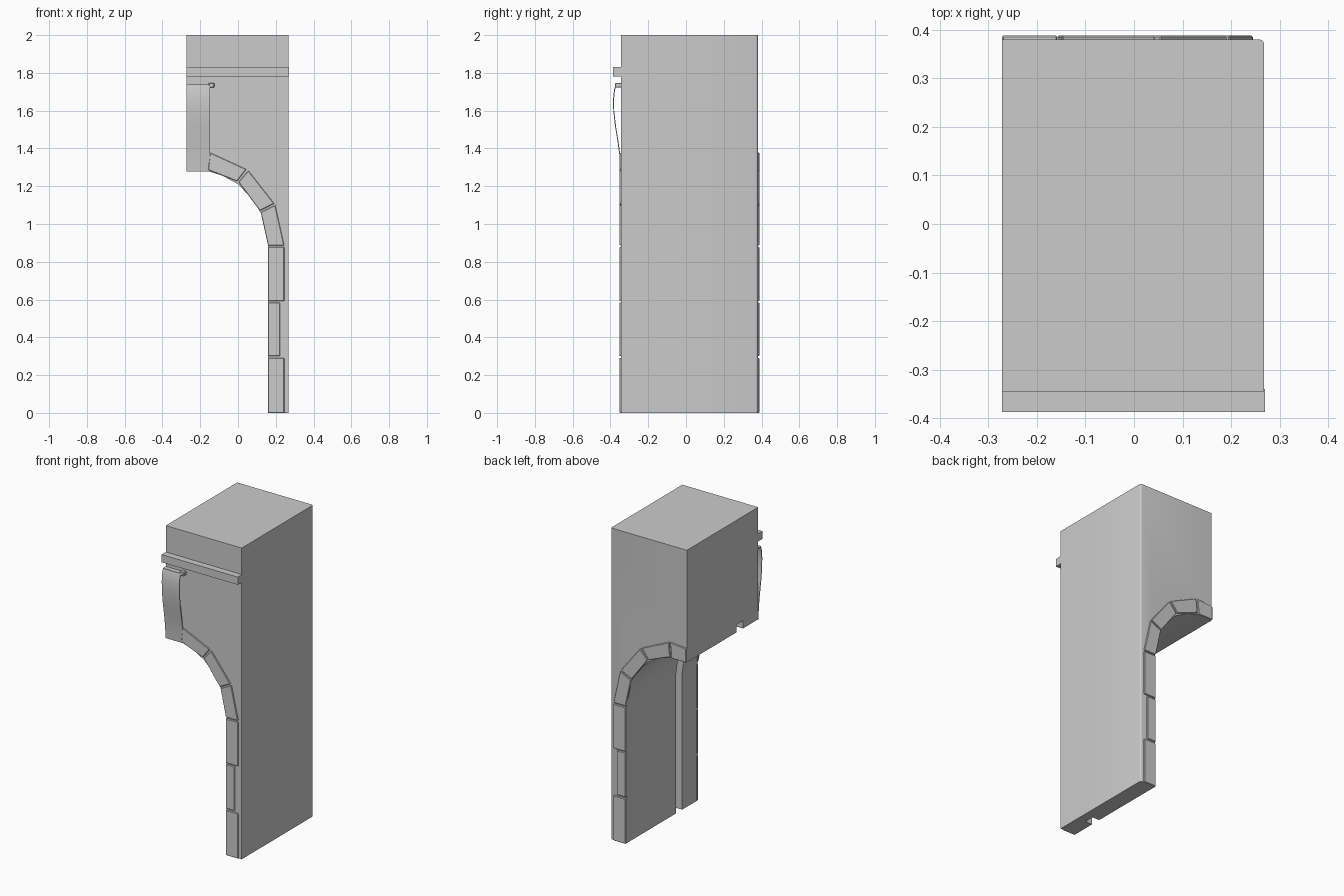
import bpy, bmesh

cube = bpy.data.objects.get("Cube")
if cube:
    bpy.data.objects.remove(cube, do_unlink=True)

stone = bpy.data.materials.new("grey_stone")
stone.use_nodes = True
GREY = (0.6, 0.6, 0.6, 1)
stone.diffuse_color = GREY
stone.node_tree.nodes["Principled BSDF"].inputs["Base Color"].default_value = GREY

LEFT, RIGHT = -0.272, 0.268
FRONT, BACK = -0.345, 0.38


def finish(name, bm, smooth=False):
    bmesh.ops.recalc_face_normals(bm, faces=bm.faces)
    mesh = bpy.data.meshes.new(name)
    bm.to_mesh(mesh)
    bm.free()
    mesh.materials.append(stone)
    ob = bpy.data.objects.new(name, mesh)
    bpy.context.collection.objects.link(ob)
    if smooth:
        bpy.ops.object.select_all(action='DESELECT')
        ob.select_set(True)
        bpy.context.view_layer.objects.active = ob
        bpy.ops.object.shade_smooth_by_angle(angle=0.6)
    return ob


def loft(sections, cap=True):
    """Skin closed rings of points, skipping strips that have no area."""
    bm = bmesh.new()
    rings = [[bm.verts.new(p) for p in s] for s in sections]
    n = len(rings[0])
    for a, b in zip(rings, rings[1:]):
        for i in range(n):
            j = (i + 1) % n
            if any((a[k].co - b[k].co).length < 1e-5 for k in (i, j)):
                continue
            bm.faces.new((a[i], a[j], b[j], b[i]))
    if cap:
        bm.faces.new(rings[0])
        bm.faces.new(rings[-1])
    bmesh.ops.remove_doubles(bm, verts=bm.verts, dist=1e-5)
    return bm


def slab(name, outline, y0, y1, bevel=0):
    """Extrude an x-z outline along y."""
    bm = loft([[(x, y, z) for x, z in outline] for y in (y0, y1)])
    ob = finish(name, bm)
    if bevel:
        mod = ob.modifiers.new("soft_edges", 'BEVEL')
        mod.width = bevel
        mod.segments = 1
    return ob


def box(name, x0, x1, y0, y1, z0, z1, bevel=0):
    return slab(name, [(x0, z0), (x1, z0), (x1, z1), (x0, z1)], y0, y1, bevel)


# Wall with half an arch and a gate groove running round its inner face
arch = [(0.16, 0.88), (0.148, 0.97), (0.12, 1.06), (0.068, 1.14),
        (0.0, 1.21), (-0.08, 1.255), (-0.16, 1.28), (LEFT, 1.28)]
outer = [(LEFT, 2), (RIGHT, 2), (RIGHT, 0)]
DEPTH = 0.05
grow = 1 + DEPTH / 0.43
grooved = [(LEFT + (x - LEFT) * grow, 0.85 + (z - 0.85) * grow) for x, z in arch]
plain_ring = outer + [(0.16, 0)] + arch
groove_ring = outer + [(0.16 + DEPTH, 0)] + grooved
G0, G1 = -0.19, -0.125
steps = [(plain_ring, FRONT), (plain_ring, G0), (groove_ring, G0),
         (groove_ring, G1), (plain_ring, G1), (plain_ring, BACK)]
bm = loft([[(x, y, z) for x, z in ring] for ring, y in steps])
corners = [e for e in bm.edges
           if all(abs(v.co.x - RIGHT) < 1e-4 for v in e.verts)
           and abs(e.verts[0].co.z - e.verts[1].co.z) > 1
           and min(abs(e.verts[0].co.y - FRONT), abs(e.verts[0].co.y - BACK)) < 1e-4]
bmesh.ops.bevel(bm, geom=corners, offset=0.01, segments=3, profile=0.5, affect='EDGES')
finish("arch_wall", bm, True)

# Facing stones on both sides: jamb blocks, then wedge stones round the arch
jamb = [(0.0, 0.29, 0.245), (0.3, 0.585, 0.222), (0.593, 0.878, 0.245)]
wedges = [
    [(0.159, 0.886), (0.245, 0.886), (0.197, 1.1), (0.12, 1.063)],
    [(0.115, 1.07), (0.192, 1.108), (0.055, 1.283), (0.003, 1.222)],
    [(-0.005, 1.226), (0.044, 1.29), (-0.148, 1.378), (-0.158, 1.286)],
]
half_key = [(-0.168, 1.28), (-0.158, 1.38), (LEFT, 1.37), (LEFT, 1.28)]
for side, y0, y1 in (("front", FRONT - 0.007, FRONT + 0.01),
                     ("back", BACK - 0.01, BACK + 0.008)):
    for i, (z0, z1, x1) in enumerate(jamb):
        box(f"{side}_jamb_stone_{i + 1}", 0.158, x1, y0, y1, z0, z1, 0.003)
    for i, outline in enumerate(wedges):
        slab(f"{side}_arch_stone_{i + 1}", outline, y0, y1, 0.003)
slab("back_keystone", half_key, BACK - 0.01, BACK + 0.008, 0.003)

# Ledge across the front
box("front_ledge", LEFT, 0.27, -0.387, FRONT + 0.005, 1.78, 1.83)

# Bowed keystone shell on the front, with its small cap
bow = [(-0.347, 1.278), (-0.352, 1.36), (-0.363, 1.44), (-0.376, 1.52),
       (-0.385, 1.6), (-0.386, 1.66), (-0.381, 1.71), (-0.373, 1.738)]
ring = bow + [(y + 0.005, z) for y, z in reversed(bow)]
finish("front_keystone", loft([[(x, y, z) for y, z in ring] for x in (LEFT, -0.147)]), True)
box("keystone_cap", LEFT, -0.155, -0.375, FRONT + 0.005, 1.732, 1.738)
box("keystone_cap_end", -0.155, -0.125, -0.376, FRONT + 0.005, 1.722, 1.747, 0.004)
